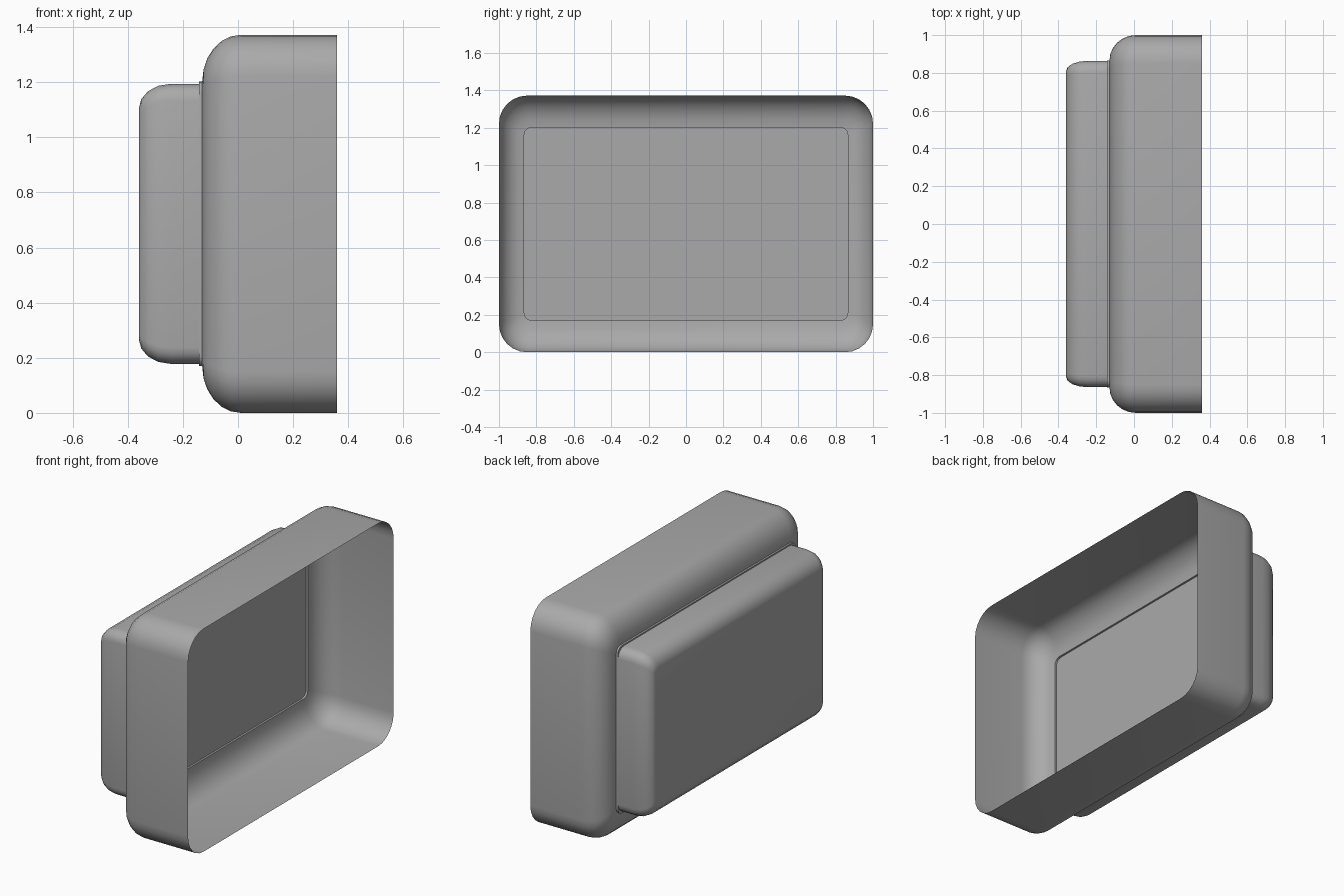
import bpy
import bmesh
from math import sin, cos, pi, radians

old = bpy.data.objects.get("Cube")
if old:
    bpy.data.objects.remove(old, do_unlink=True)

grey = bpy.data.materials.new("plain grey")
grey.use_nodes = True
grey.diffuse_color = (0.4, 0.4, 0.4, 1)
bsdf = next(n for n in grey.node_tree.nodes if n.type == "BSDF_PRINCIPLED")
bsdf.inputs["Base Color"].default_value = grey.diffuse_color

MID_Z = 0.686


def ring(bm, x, half_y, half_z, r, segs):
    """Rounded rectangle in the YZ plane."""
    verts = []
    for q, (sy, sz) in enumerate([(1, 1), (-1, 1), (-1, -1), (1, -1)]):
        for i in range(segs + 1):
            a = pi / 2 * (q + i / segs)
            y = sy * (half_y - r) + r * cos(a)
            z = sz * (half_z - r) + r * sin(a)
            verts.append(bm.verts.new((x, y, MID_Z + z)))
    return verts


def loft(name, sections, segs):
    """Skin the sections and cap the last one."""
    bm = bmesh.new()
    rings = [ring(bm, *s, segs) for s in sections]
    for a, b in zip(rings, rings[1:]):
        for i in range(len(a)):
            j = (i + 1) % len(a)
            bm.faces.new((a[i], a[j], b[j], b[i]))
    cap = bm.faces.new(rings[-1])
    bmesh.ops.recalc_face_normals(bm, faces=bm.faces)
    cap.normal_update()
    if cap.normal.x > 0:
        bmesh.ops.reverse_faces(bm, faces=bm.faces)
    mesh = bpy.data.meshes.new(name)
    bm.to_mesh(mesh)
    bm.free()
    mesh.materials.append(grey)
    obj = bpy.data.objects.new(name, mesh)
    bpy.context.collection.objects.link(obj)
    bpy.ops.object.select_all(action="DESELECT")
    obj.select_set(True)
    bpy.context.view_layer.objects.active = obj
    bpy.ops.object.shade_smooth_by_angle(angle=radians(40))
    return obj


def rounded_end(x, depth, half_y, half_z, in_y, in_z, r0, r1, steps):
    """Sections that curve inward towards -x."""
    out = []
    for i in range(steps + 1):
        a = pi / 2 * i / steps
        k = 1 - cos(a)
        out.append((x - depth * sin(a), half_y - in_y * k,
                    half_z - in_z * k, r0 + (r1 - r0) * k))
    return out


# Open front housing, with a shallow recessed panel at its back
housing = [(0.36, 1.0, MID_Z, 0.15)]
housing += rounded_end(0.01, 0.14, 1.0, MID_Z, 0.135, 0.17, 0.15, 0.04, 6)
housing.append((-0.142, 0.865, 0.516, 0.04))
loft("housing", housing, 6)

# Smaller rear cover, open where it meets the housing
cover = [(-0.142, 0.864, 0.508, 0.06)]
cover += rounded_end(-0.245, 0.115, 0.864, 0.508, 0.055, 0.09, 0.06, 0.03, 4)
loft("rear_cover", cover, 4)
